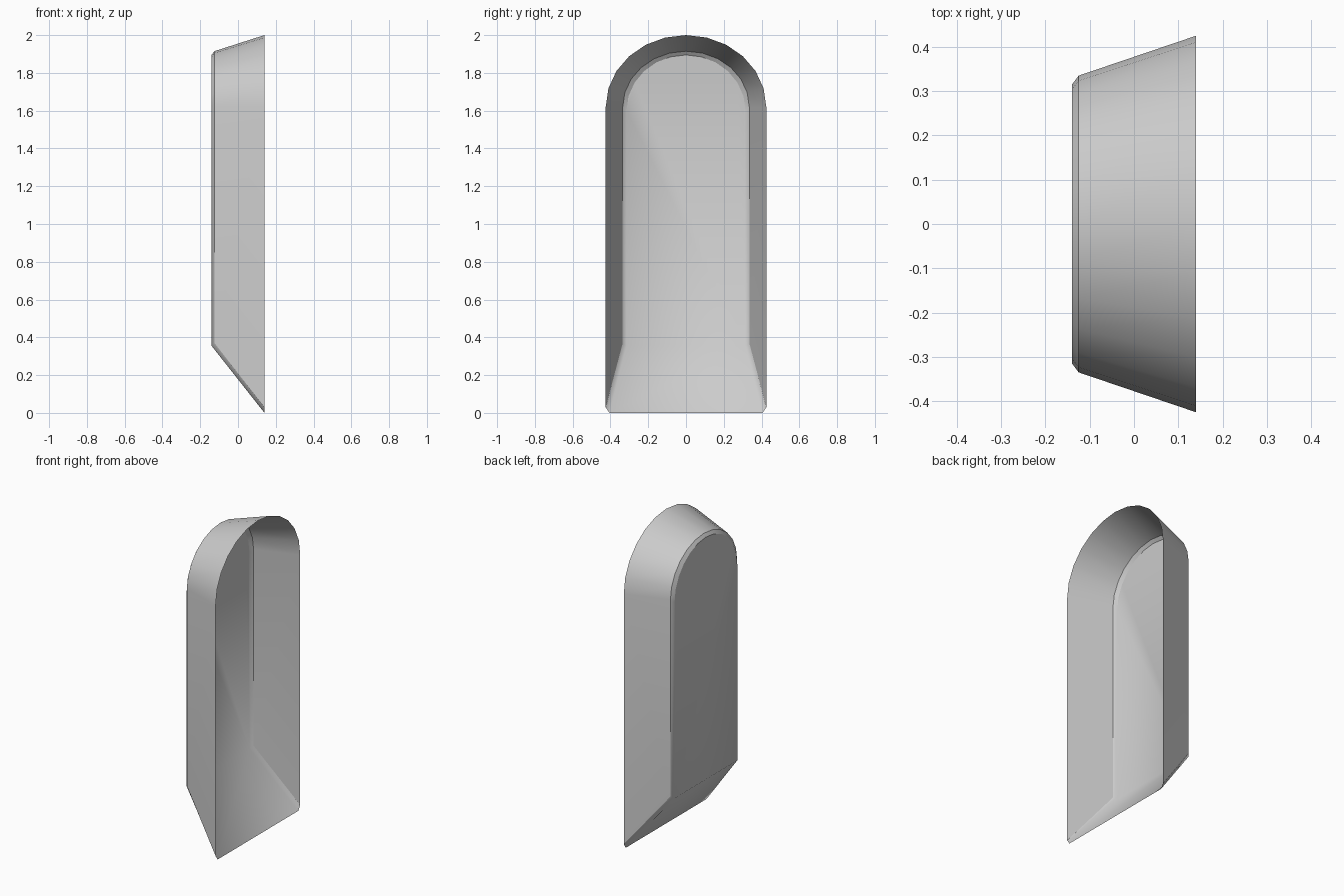
import bpy, bmesh
from math import cos, sin, pi

if "Cube" in bpy.data.objects:
    bpy.data.objects.remove(bpy.data.objects["Cube"])

SEGS = 12  # sides of the round arch


def arch(bm, x, half, spring, top):
    """Half-round row of vertices running from +y to -y."""
    return [bm.verts.new((x, half * cos(pi * i / SEGS),
                          spring + (top - spring) * sin(pi * i / SEGS)))
            for i in range(SEGS + 1)]


def pair(bm, x, y, z):
    """A vertex and its mirror image across y = 0."""
    return bm.verts.new((x, y, z)), bm.verts.new((x, -y, z))


def strip(bm, a, b):
    """Join two rows of vertices with quads."""
    return [bm.faces.new((a[i], a[i + 1], b[i + 1], b[i]))
            for i in range(len(a) - 1)]


bm = bmesh.new()

# Arched rows: open rim, rear edge of the wall, edge of the back panel
rim = arch(bm, 0.14, 0.425, 1.62, 2.0)
wall = arch(bm, -0.125, 0.335, 1.62, 1.915)
panel = arch(bm, -0.14, 0.315, 1.60, 1.895)

# Lower corners of the wall and of the sloping sill
toe = pair(bm, 0.14, 0.425, 0.03)
wall_low = pair(bm, -0.125, 0.335, 0.37)
panel_low = pair(bm, -0.14, 0.315, 0.355)
sill = pair(bm, 0.14, 0.405, 0.0)

# Flared wall around the arch and down both sides
strip(bm, rim, wall)
for k, end in ((0, 0), (1, -1)):
    bm.faces.new((rim[end], wall[end], wall_low[k], toe[k]))

# Narrow bevel between wall and panel, continuing down the sill
wall_row = [toe[0], wall_low[0], *wall, wall_low[1], toe[1]]
panel_row = [sill[0], panel_low[0], *panel, panel_low[1], sill[1]]
strip(bm, wall_row, panel_row)

# Flat back panel and sloping sill
bm.faces.new(panel + [panel_low[1], panel_low[0]])
bm.faces.new((panel_low[0], panel_low[1], sill[1], sill[0]))

bmesh.ops.recalc_face_normals(bm, faces=bm.faces)
for f in bm.faces:
    f.smooth = True

# Crisp creases where the wall and the arched panel meet the bevel
for row in (wall_row, panel):
    for a, b in zip(row, row[1:]):
        bm.edges.get((a, b)).smooth = False

mesh = bpy.data.meshes.new("arched_niche")
bm.to_mesh(mesh)
bm.free()
niche = bpy.data.objects.new("arched_niche", mesh)
bpy.context.collection.objects.link(niche)
